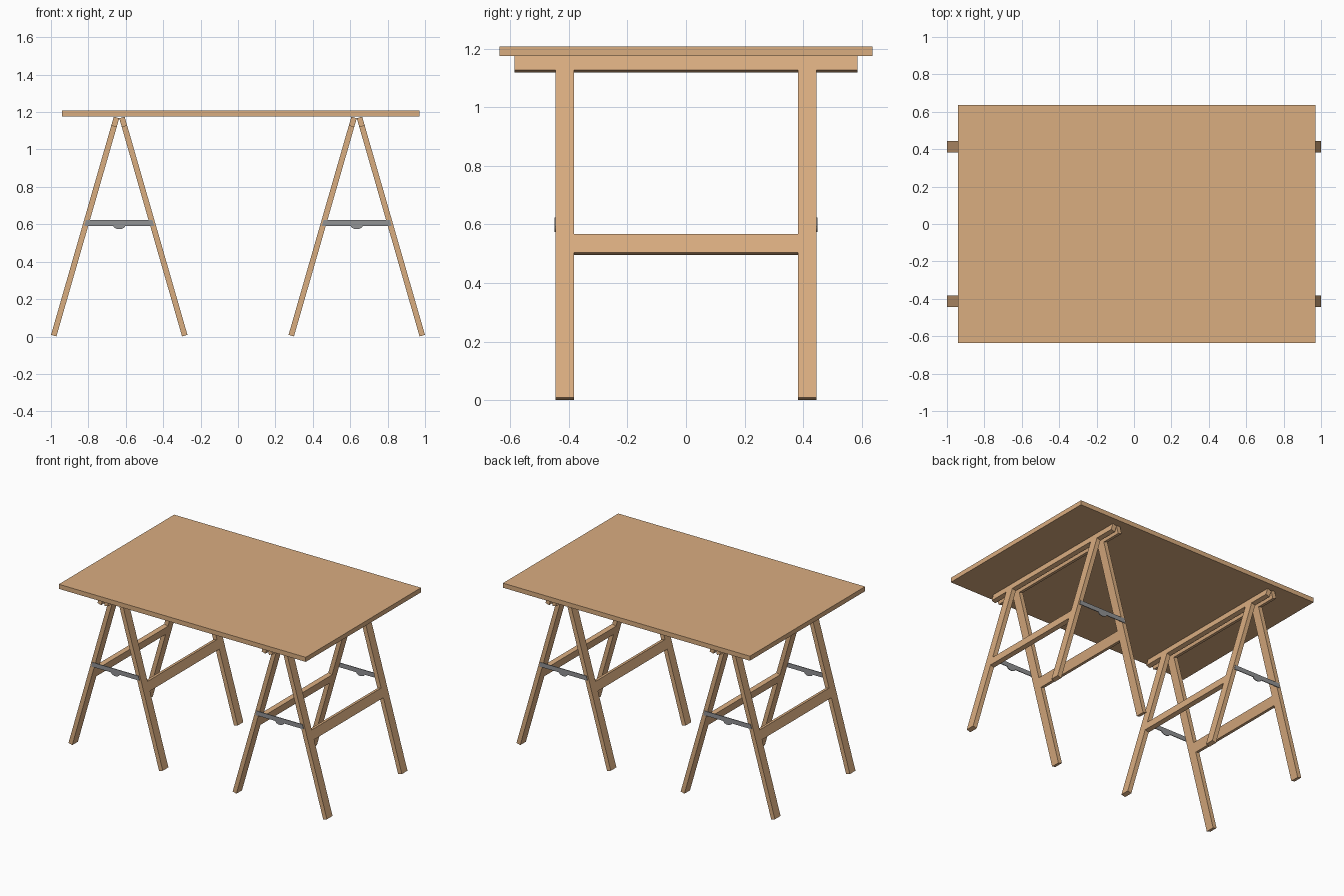
import bpy, bmesh, math

if "Cube" in bpy.data.objects:
    bpy.data.objects.remove(bpy.data.objects["Cube"])

def material(name, srgb):
    m = bpy.data.materials.new(name)
    lin = [((c / 255 + 0.055) / 1.055) ** 2.4 for c in srgb]
    m.diffuse_color = (*lin, 1)
    m.use_nodes = True
    m.node_tree.nodes["Principled BSDF"].inputs["Base Color"].default_value = m.diffuse_color
    return m

WOOD = material("light wood", (218, 173, 128))
STEEL = material("grey steel", (146, 147, 149))

def prism(name, pts, y0, y1, mat):
    """Extrude an x-z outline from y0 to y1."""
    bm = bmesh.new()
    face = bm.faces.new([bm.verts.new((x, y0, z)) for x, z in pts])
    ext = bmesh.ops.extrude_face_region(bm, geom=[face])
    for v in ext["geom"]:
        if isinstance(v, bmesh.types.BMVert):
            v.co.y = y1
    bmesh.ops.recalc_face_normals(bm, faces=bm.faces[:])
    me = bpy.data.meshes.new(name)
    bm.to_mesh(me)
    bm.free()
    me.materials.append(mat)
    ob = bpy.data.objects.new(name, me)
    bpy.context.collection.objects.link(ob)

def box_outline(x0, x1, z0, z1):
    return [(x0, z0), (x1, z0), (x1, z1), (x0, z1)]

# Table top
prism("table_top", box_outline(-0.94, 0.97, 1.175, 1.207), -0.637, 0.637, WOOD)

ANGLE = math.radians(16.06)   # lean of each trestle frame
S, C = math.sin(ANGLE), math.cos(ANGLE)
THICK, APEX, LENGTH = 0.03, 1.167, 1.214

def board(cx, side, t0, t1):
    """Section of a leaning board, t measured down the slope from the apex."""
    pts = []
    for t, n in ((t0, 0), (t1, 0), (t1, THICK), (t0, THICK)):
        pts.append((cx + side * (t * S + n * C), APEX - t * C + n * S))
    return pts

for cx in (-0.635, 0.635):
    # Two leaning frames per trestle: rail, stretcher and two legs
    for side in (-1, 1):
        prism("top_rail", board(cx, side, 0, 0.05), -0.585, 0.585, WOOD)
        prism("stretcher", board(cx, side, 0.633, 0.698), -0.383, 0.383, WOOD)
        for y in (-0.414, 0.414):
            prism("leg", board(cx, side, 0.05, LENGTH), y - 0.031, y + 0.031, WOOD)
    # Folding brace on each end, with a rounded hinge tab below
    tab = [(cx + 0.032 * math.cos(a), 0.592 + 0.018 * math.sin(a))
           for a in (math.pi + math.pi * i / 10 for i in range(11))]
    brace = ([(cx - 0.186, 0.592)] + tab +
             [(cx + 0.186, 0.592), (cx + 0.178, 0.623), (cx - 0.178, 0.623)])
    for s in (-1, 1):
        prism("folding_brace", brace, s * 0.444, s * 0.449, STEEL)
